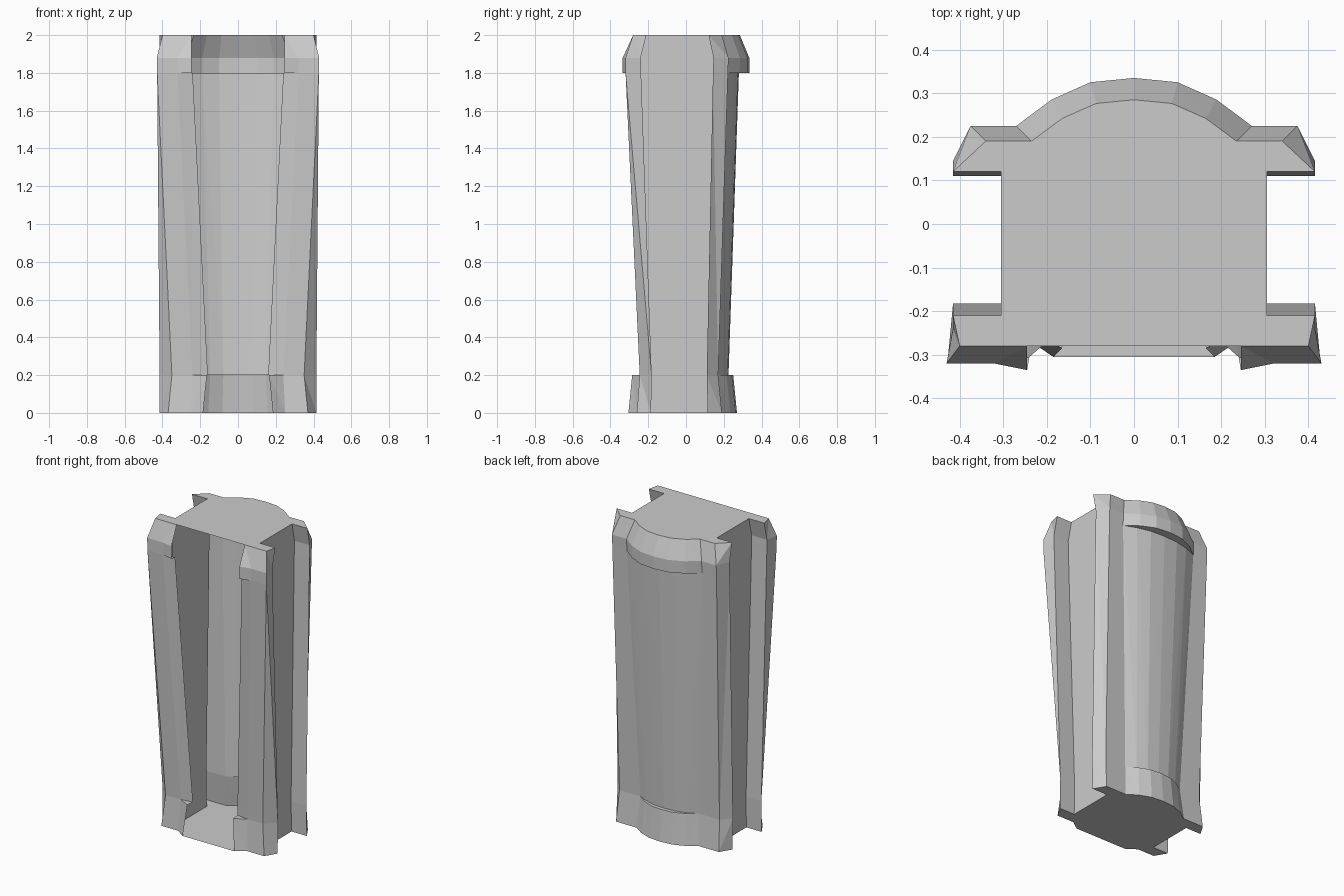
import bpy
import bmesh

if "Cube" in bpy.data.objects:
    bpy.data.objects.remove(bpy.data.objects["Cube"])


def half_section(z, a, b, c, front_y, back_y, h, i, arc_y):
    """Right half outline from the front opening round to the back centre."""
    pts = [a, b, c,
           (0.415, front_y), (0.305, front_y),      # front edge of side channel
           (0.305, back_y), (0.415, back_y),        # back edge of side channel
           h, i]                                    # rear flange
    for fx, fy in ((0.70, 0.55), (0.37, 0.91), (0, 1)):   # rounded back
        pts.append((i[0] * fx, i[1] + (arc_y - i[1]) * fy))
    return [(x, y, z) for x, y in pts]


def make_part(name, rings, cap=None):
    bm = bmesh.new()
    loops = [[bm.verts.new(p) for p in ring] for ring in rings]
    for lo, hi in zip(loops, loops[1:]):
        for k in range(len(lo) - 1):
            bm.faces.new((lo[k], lo[k + 1], hi[k]))
            bm.faces.new((lo[k + 1], hi[k + 1], hi[k]))
    if cap is not None:
        loop = loops[cap]
        front = bm.verts.new((0, loop[0].co.y, loop[0].co.z))
        ring = loop + [front]
        bm.faces.new(ring if cap == -1 else ring[::-1])
    bmesh.ops.remove_doubles(bm, verts=bm.verts[:], dist=0.0005)
    bmesh.ops.dissolve_degenerate(bm, edges=bm.edges[:], dist=0.0005)
    mesh = bpy.data.meshes.new(name)
    bm.to_mesh(mesh)
    bm.free()
    obj = bpy.data.objects.new(name, mesh)
    bpy.context.collection.objects.link(obj)
    mod = obj.modifiers.new("Mirror", 'MIRROR')
    mod.merge_threshold = 0.0005
    return obj


# Cross-sections from the ground up
foot_base = half_section(0, (0.185, -0.305), (0.25, -0.26), (0.37, -0.26),
                         -0.185, 0.115, (0.37, 0.19), (0.225, 0.19), 0.27)
foot_rim = half_section(0.2, (0.165, -0.285), (0.24, -0.245), (0.35, -0.245),
                        -0.182, 0.11, (0.36, 0.17), (0.21, 0.17), 0.25)
shaft_low = half_section(0.2, (0.16, -0.235), (0.24, -0.245), (0.35, -0.245),
                         -0.182, 0.11, (0.36, 0.17), (0.21, 0.17), 0.225)
shaft_top = half_section(1.8, (0.24, -0.305), (0.32, -0.32), (0.428, -0.32),
                         -0.238, 0.143, (0.375, 0.222), (0.27, 0.222), 0.28)
crown_rim = half_section(1.8, (0.245, -0.335), (0.32, -0.32), (0.428, -0.32),
                         -0.238, 0.143, (0.375, 0.222), (0.27, 0.222), 0.335)
crown_mid = half_section(1.88, (0.245, -0.335), (0.32, -0.32), (0.43, -0.32),
                         -0.24, 0.145, (0.375, 0.225), (0.27, 0.225), 0.335)
crown_top = half_section(2.0, (0.245, -0.28), (0.32, -0.28), (0.40, -0.28),
                         -0.21, 0.12, (0.34, 0.19), (0.235, 0.19), 0.285)

# Open-fronted shell: foot with floor, tapered shaft, crown with lid
make_part("pillar_foot", [foot_base, foot_rim, shaft_low], cap=0)
make_part("pillar_shaft", [shaft_low, shaft_top])
make_part("pillar_crown", [shaft_top, crown_rim, crown_mid, crown_top], cap=-1)
